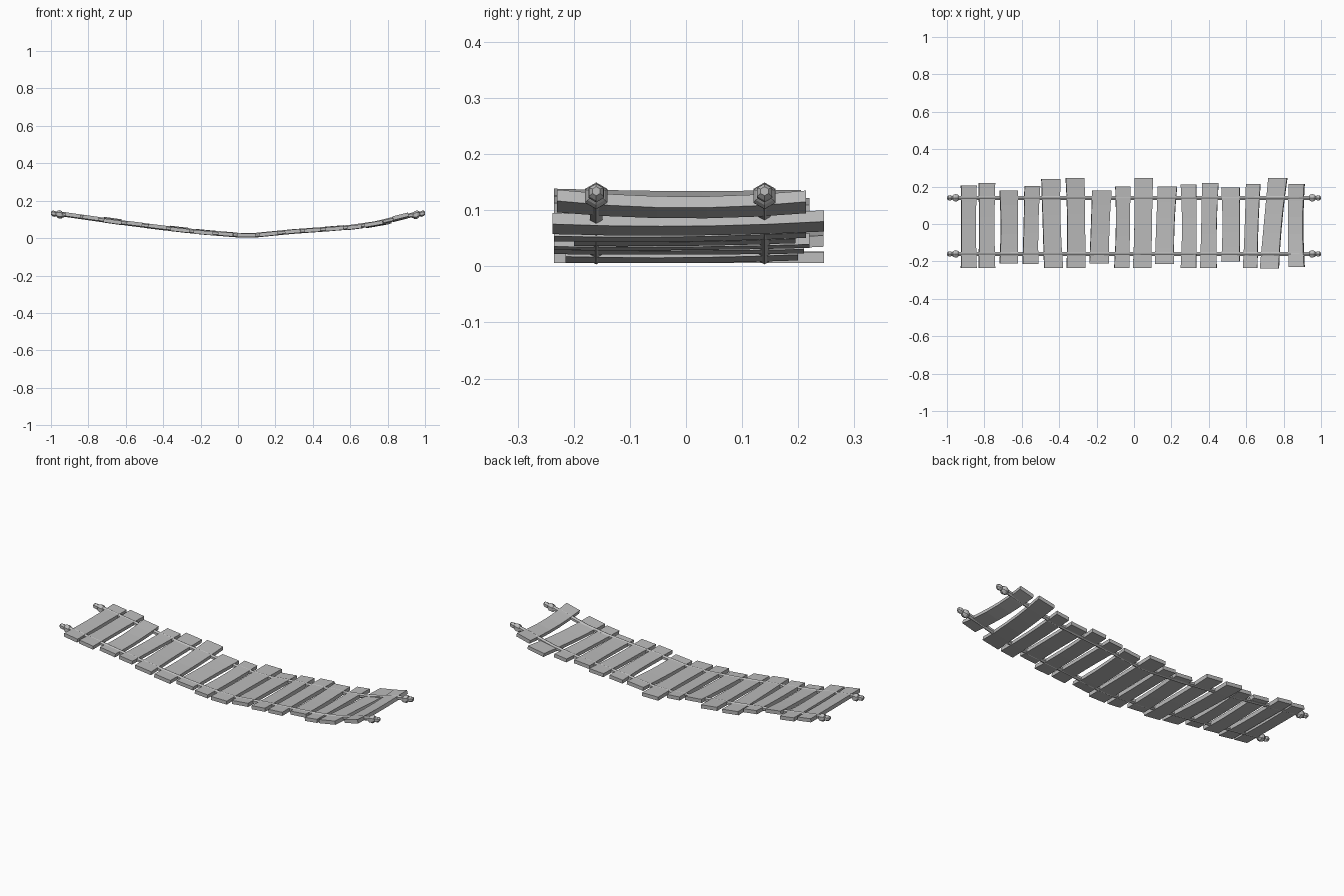
import bpy, bmesh, math, random

cube = bpy.data.objects.get("Cube")
if cube:
    bpy.data.objects.remove(cube)
random.seed(4)

grey = bpy.data.materials.new("weathered grey")
grey.use_nodes = True
colour = (0.5, 0.5, 0.5, 1)
grey.diffuse_color = colour
grey.node_tree.nodes["Principled BSDF"].inputs["Base Color"].default_value = colour

# Sagging line of the bridge: x, z
SAG = [(-1, .137), (-.8, .108), (-.6, .08), (-.4, .055), (-.2, .032), (0, .016), (.1, .016),
       (.3, .036), (.5, .05), (.62, .06), (.75, .08), (.9, .118), (1, .138)]


def height(x):
    for (xa, za), (xb, zb) in zip(SAG, SAG[1:]):
        if x <= xb:
            break
    return za + (zb - za) * (x - xa) / (xb - xa)


def loft(name, rings):
    """Skin a row of equal vertex rings and cap both ends."""
    bm = bmesh.new()
    loops = [[bm.verts.new(p) for p in ring] for ring in rings]
    count = len(loops[0])
    for a, b in zip(loops, loops[1:]):
        for i in range(count):
            j = (i + 1) % count
            bm.faces.new((a[i], a[j], b[j], b[i]))
    bm.faces.new(loops[0])
    bm.faces.new(loops[-1])
    bmesh.ops.recalc_face_normals(bm, faces=bm.faces)
    mesh = bpy.data.meshes.new(name)
    bm.to_mesh(mesh)
    bm.free()
    mesh.materials.append(grey)
    obj = bpy.data.objects.new(name, mesh)
    bpy.context.collection.objects.link(obj)
    return obj


def tube(name, y, stations, sides=6):
    """Round bar along x through stations of x, z, radius."""
    rings = []
    for x, z, r in stations:
        angles = [math.tau * i / sides for i in range(sides)]
        rings.append([(x, y + r * math.sin(a), z + r * math.cos(a)) for a in angles])
    return loft(name, rings)


# Planks: left x, width, front y, back y, lean of the back end
PLANKS = [
    (-.925, .083, -.235, .205, 0), (-.83, .087, -.235, .22, 0),
    (-.718, .096, -.21, .178, 0), (-.595, .083, -.215, .203, .01),
    (-.48, .1, -.235, .24, -.015), (-.36, .1, -.235, .245, -.005),
    (-.238, .104, -.21, .18, .014), (-.106, .08, -.235, .2, .006),
    (-.006, .1, -.235, .246, .008), (.112, .102, -.215, .2, .016),
    (.25, .083, -.235, .21, 0), (.354, .088, -.235, .22, .01),
    (.467, .098, -.2, .195, 0), (.583, .077, -.235, .214, .016),
    (.674, .1, -.238, .246, .045), (.828, .083, -.23, .214, 0)]
THICK = .02

for n, (left, width, front, back, lean) in enumerate(PLANKS):
    mid = left + width / 2
    slope = (height(mid + width / 2) - height(mid - width / 2)) / width
    steep = abs(slope) / .2
    roll = random.uniform(-.008, .014) * steep
    sag = random.uniform(.003, .01) * steep
    bow = random.uniform(-.005, .005)
    rings = []
    for k in range(6):
        t = k / 5
        bulge = 1 - (2 * t - 1) ** 2
        cx = mid + lean * t + bow * bulge
        cz = height(mid) + roll * (t - .5) + sag * (.5 - bulge)
        half = width / 2 - .003 * bulge
        ring = []
        for sx, sz in ((-1, -1), (1, -1), (1, 1), (-1, 1)):
            dx, dz = sx * half, sz * THICK / 2
            ring.append((cx + dx - dz * slope, front + (back - front) * t, cz + dz + dx * slope))
        rings.append(ring)
    loft(f"plank_{n + 1}", rings)

# Ropes with a double knot at each end: distance from the tip, radius
KNOT = [(0, .008), (.008, .015), (.02, .016), (.028, .011), (.034, .018),
        (.044, .023), (.056, .021), (.064, .013), (.07, .011)]
for side, y in (("right", -.16), ("left", .14)):
    name = "front" if y < 0 else "back"
    rope = [(x * .97, height(x * .97), .0125) for x, z in SAG]
    tube(f"{name}_rope", y, rope)
    for end, s in (("right", -1), ("left", 1)):
        stations = [(s * (1 - d), height(s * (1 - d)) - .004, r) for d, r in KNOT]
        tube(f"{name}_rope_{end}_knot", y, stations)
